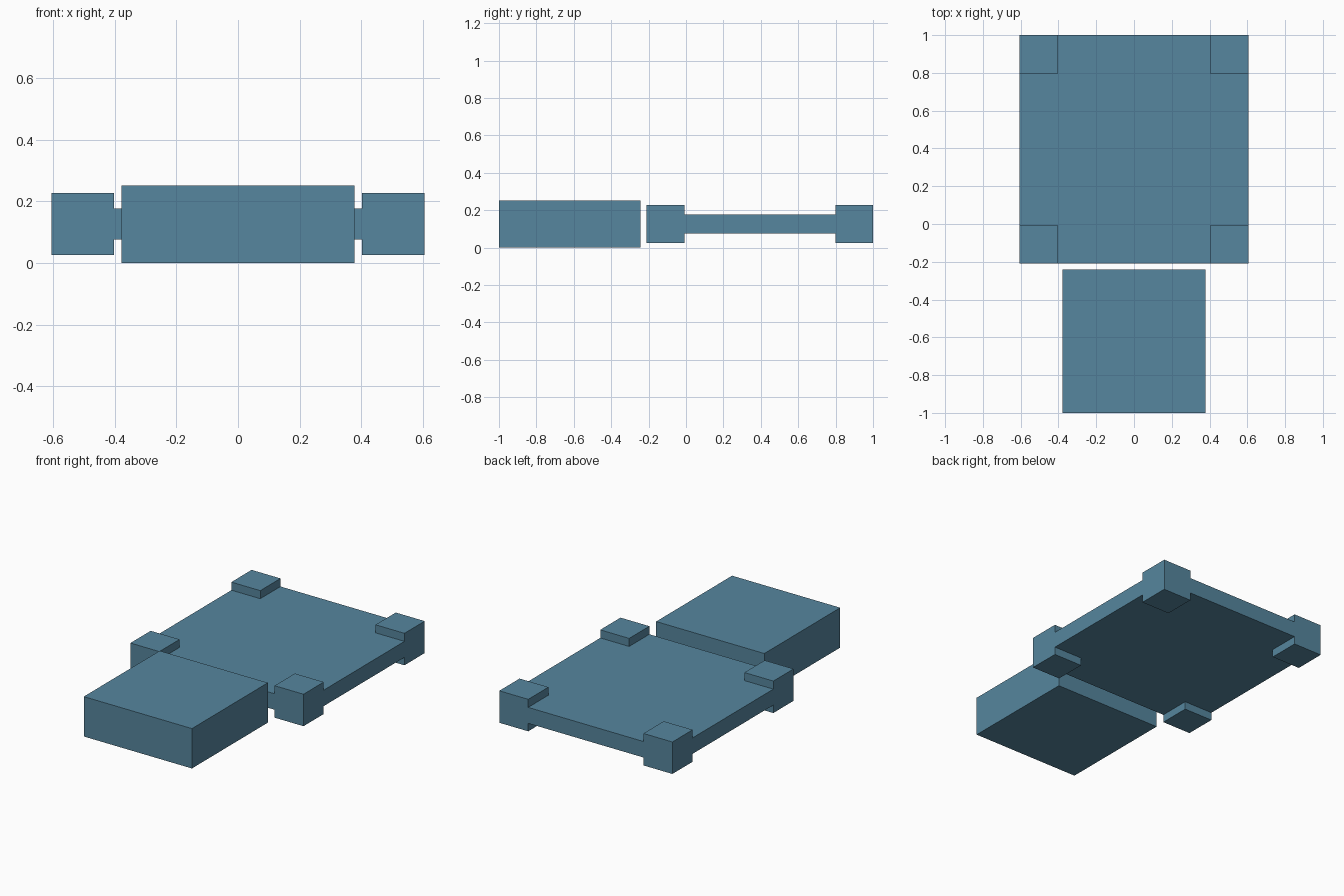
import bpy

if "Cube" in bpy.data.objects:
    bpy.data.objects.remove(bpy.data.objects["Cube"])

blue = bpy.data.materials.new("slate_blue")
blue.diffuse_color = (0.093, 0.238, 0.342, 1)
blue.use_nodes = True
blue.node_tree.nodes["Principled BSDF"].inputs["Base Color"].default_value = blue.diffuse_color


def box(name, lo, hi):
    """Axis-aligned box between two opposite corners."""
    bpy.ops.mesh.primitive_cube_add(size=1)
    ob = bpy.context.object
    ob.name = name
    ob.location = [(a + b) / 2 for a, b in zip(lo, hi)]
    ob.scale = [b - a for a, b in zip(lo, hi)]
    bpy.ops.object.transform_apply(location=True, rotation=False, scale=True)
    ob.data.materials.append(blue)
    return ob


HALF = 0.605      # half width of the board
FRONT = -0.21     # front edge of the board
BLOCK = 0.202     # side of a corner block

# Free-standing block in front
box("front_block", (-0.378, -1.0, 0.0), (0.378, -0.242, 0.252))

# Thin square board
box("board", (-HALF, FRONT, 0.076), (HALF, 1.0, 0.177))

# Cubes flush with the four corners of the board
for side, x in (("left", -HALF), ("right", HALF - BLOCK)):
    for end, y in (("front", FRONT), ("back", 1.0 - BLOCK)):
        box(f"{end}_{side}_corner_block", (x, y, 0.026),
            (x + BLOCK, y + BLOCK, 0.228))
